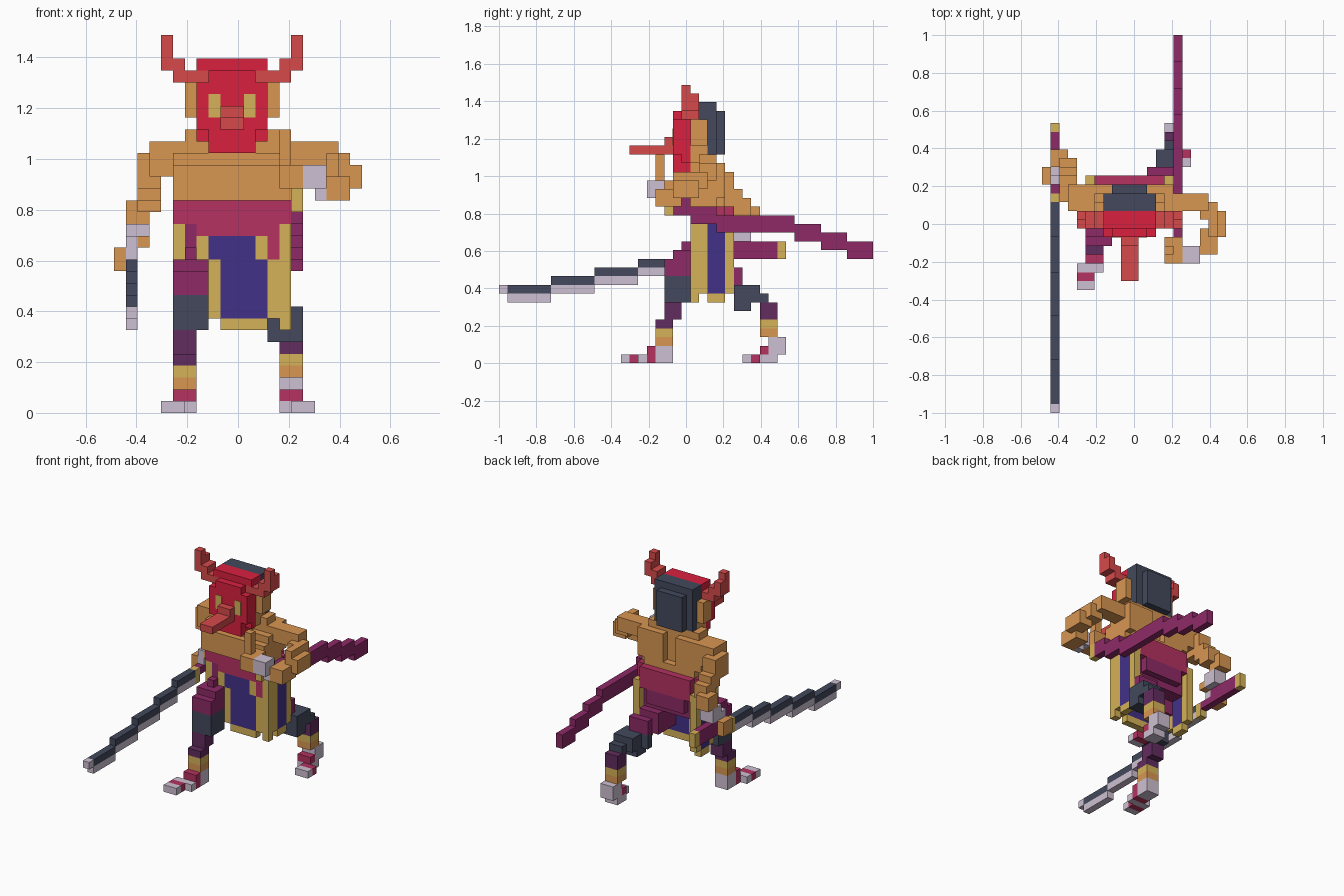
import bpy
import bmesh
from mathutils import Matrix, Vector

cube = bpy.data.objects.get("Cube")
if cube:
    bpy.data.objects.remove(cube, do_unlink=True)

UNIT = 2 / 43                       # edge of one block
ORIGIN = Vector((10.5, 21.5, 0))    # grid corner to model centre


def linear(c):
    c /= 255
    return c / 12.92 if c <= 0.04045 else ((c + 0.055) / 1.055) ** 2.4


def material(name, red, green, blue):
    mat = bpy.data.materials.new(name)
    mat.use_nodes = True
    colour = (linear(red), linear(green), linear(blue), 1)
    mat.diffuse_color = colour
    shader = mat.node_tree.nodes["Principled BSDF"]
    shader.inputs["Base Color"].default_value = colour
    shader.inputs["Roughness"].default_value = 0.9
    return mat


red = material("mask_red", 218, 32, 62)
coral = material("horn_coral", 214, 74, 74)
skin = material("skin_tan", 216, 150, 82)
gold = material("gold_trim", 214, 178, 88)
slate = material("dark_slate", 67, 73, 92)
pale = material("pale_lavender", 206, 192, 210)
magenta = material("deep_magenta", 142, 42, 103)
plum = material("dark_plum", 97, 44, 94)
crimson = material("crimson_sash", 181, 50, 97)
indigo = material("indigo_cloth", 66, 49, 136)

parts = {}


def box(part, mat, x, y, z):
    """Add one block, given in grid units, to a named part."""
    bm, mats = parts.setdefault(part, (bmesh.new(), []))
    if mat not in mats:
        mats.append(mat)
    low, high = Vector((x[0], y[0], z[0])), Vector((x[1], y[1], z[1]))
    place = Matrix.Translation(((low + high) / 2 - ORIGIN) * UNIT)
    scale = Matrix.Diagonal(((high - low) * UNIT).to_4d())
    verts = bmesh.ops.create_cube(bm, size=1, matrix=place @ scale)["verts"]
    for face in {f for v in verts for f in v.link_faces}:
        face.material_index = mats.index(mat)


def pair(part, mat, x, y, z):
    """Add a block and its mirror about the body axis."""
    box("right_" + part, mat, x, y, z)
    box("left_" + part, mat, (20 - x[1], 20 - x[0]), y, z)


# Head and hair
box("head", skin, x=(7, 13), y=(22, 24), z=(23, 27))
box("head", skin, x=(8, 12), y=(22, 25), z=(22, 24))
box("neck", skin, x=(9, 11), y=(22, 24), z=(21, 23))
pair("ear", skin, x=(6, 7), y=(22, 24), z=(25, 28))
box("hair", slate, x=(7, 13), y=(23, 25), z=(27, 30))
box("hair", slate, x=(7, 13), y=(24, 25), z=(24, 27))
box("hair", slate, x=(8, 12), y=(25, 26), z=(24, 29))

# Mask with eyes, nose and horns
box("mask", red, x=(7, 13), y=(20, 21), z=(24, 28))
box("mask", red, x=(8, 12), y=(20, 21), z=(28, 29))
box("mask", red, x=(8, 12), y=(20, 22), z=(22, 24))
box("mask", red, x=(7, 13), y=(21, 22), z=(23, 28))
box("mask", red, x=(8, 12), y=(21, 23), z=(28, 29))
box("mask", red, x=(7, 13), y=(21, 23), z=(29, 30))
pair("eye", gold, x=(8, 9), y=(19.95, 20), z=(25, 27))
box("nose", coral, x=(9, 11), y=(19, 20), z=(24, 26))
box("nose", coral, x=(9, 11), y=(15, 19), z=(24, 25))
pair("horn", coral, x=(5, 8), y=(21, 23), z=(28, 29))
pair("horn", coral, x=(4, 6), y=(21, 23), z=(29, 30))
pair("horn", coral, x=(4, 5), y=(21, 23), z=(30, 31))
pair("horn", coral, x=(4, 5), y=(21, 22), z=(31, 32))

# Torso with a groove down the back
box("torso", skin, x=(5, 15), y=(21, 25), z=(18, 21))
box("torso", skin, x=(5, 15), y=(22, 25), z=(21, 22))
box("torso", skin, x=(4, 16), y=(23, 25), z=(22, 23))
box("torso", skin, x=(6, 14), y=(25, 26), z=(18, 19))
pair("shoulder_blade", skin, x=(5, 9), y=(25, 26), z=(19, 23))
pair("neck_muscle", skin, x=(6, 8), y=(23, 25), z=(23, 24))

# Sash and hips
box("sash", crimson, x=(5, 15), y=(22, 26), z=(16, 18))
box("sash", crimson, x=(6, 14), y=(26, 27), z=(15, 18))
box("sash", crimson, x=(7, 14), y=(22, 26), z=(15, 16))
box("sash", crimson, x=(13, 14), y=(22, 23), z=(13, 15))
box("hips", magenta, x=(6, 14), y=(23, 26), z=(12, 15))
box("hips", magenta, x=(7, 13), y=(26, 27), z=(13, 15))

# Front panel of the skirt
box("front_panel", indigo, x=(8, 12), y=(22, 23), z=(13, 15))
for edge in (7, 12):
    box("front_panel", gold, x=(edge, edge + 1), y=(22, 23), z=(13, 15))
box("front_panel", indigo, x=(9, 13), y=(22, 23), z=(8, 13))
box("front_panel", gold, x=(8, 9), y=(22, 23), z=(8, 13))
box("front_panel", gold, x=(13, 14), y=(22, 23), z=(8, 13))
box("front_panel", gold, x=(9, 13), y=(22, 23), z=(7, 8))

# Side panels of the skirt
pair("side_panel", indigo, x=(5, 6), y=(24, 26), z=(8, 16))
pair("side_panel", gold, x=(5, 6), y=(22, 23), z=(13, 16))
pair("side_panel", gold, x=(5, 6), y=(23, 24), z=(8, 16))
pair("side_panel", gold, x=(5, 6), y=(26, 27), z=(8, 16))
pair("side_panel", gold, x=(5, 6), y=(24, 26), z=(7, 8))
box("left_side_panel", gold, x=(14, 15), y=(22, 23), z=(7, 13))

# Right leg, stepping forward
box("right_thigh", magenta, x=(6, 7), y=(22, 23), z=(13, 16))
box("right_thigh", magenta, x=(6, 7), y=(21, 22), z=(13, 14))
box("right_thigh", magenta, x=(5, 8), y=(20, 22), z=(10, 13))
box("right_thigh", magenta, x=(5, 8), y=(19, 20), z=(10, 12))
box("right_thigh", magenta, x=(6, 8), y=(22, 24), z=(10, 13))
box("right_knee", slate, x=(5, 8), y=(19, 22), z=(7, 10))
box("right_shin", plum, x=(5, 7), y=(19, 21), z=(5, 7))
box("right_shin", plum, x=(5, 7), y=(18, 20), z=(4, 5))
box("right_anklet", gold, x=(5, 7), y=(18, 20), z=(3, 4))
box("right_ankle", skin, x=(5, 7), y=(18, 20), z=(2, 3))
box("right_foot", pale, x=(5, 7), y=(18, 20), z=(0, 2))
box("right_foot", crimson, x=(5, 7), y=(17, 18), z=(0, 2))
box("right_foot", pale, x=(4, 7), y=(16, 17), z=(0, 1))
box("right_foot", crimson, x=(4, 6), y=(15, 16), z=(0, 1))
box("right_foot", pale, x=(4, 6), y=(14, 15), z=(0, 1))

# Left leg, trailing behind
box("left_thigh", magenta, x=(11, 14), y=(23, 27), z=(9, 12))
box("left_thigh", magenta, x=(12, 15), y=(27, 28), z=(9, 11))
box("left_knee", slate, x=(12, 13), y=(27, 28), z=(7, 9))
box("left_knee", slate, x=(13, 16), y=(27, 29), z=(6, 9))
box("left_knee", slate, x=(13, 16), y=(29, 30), z=(7, 9))
box("left_knee", slate, x=(14, 16), y=(30, 31), z=(7, 8))
box("left_shin", plum, x=(14, 16), y=(30, 32), z=(5, 7))
box("left_anklet", gold, x=(14, 16), y=(30, 32), z=(4, 5))
box("left_ankle", skin, x=(14, 16), y=(30, 32), z=(3, 4))
box("left_foot", pale, x=(14, 16), y=(31, 33), z=(1, 3))
box("left_foot", crimson, x=(14, 16), y=(30, 31), z=(1, 2))
box("left_foot", pale, x=(14, 16), y=(30, 32), z=(0, 1))
box("left_foot", crimson, x=(15, 17), y=(29, 30), z=(0, 1))
box("left_foot", pale, x=(15, 17), y=(28, 29), z=(0, 1))

# Right arm, reaching back to the sword
box("right_arm", skin, x=(3, 5), y=(23, 26), z=(20, 23))
box("right_arm", skin, x=(2, 4), y=(24, 27), z=(19, 22))
box("right_arm", skin, x=(2, 4), y=(26, 28), z=(18, 20))
box("right_arm", skin, x=(2, 4), y=(27, 29), z=(17, 19))
box("right_arm", skin, x=(1, 3), y=(28, 30), z=(16, 18))
box("right_bracer", pale, x=(1, 3), y=(27, 29), z=(14, 16))
box("right_bracer", pale, x=(1, 2), y=(26, 27), z=(13, 15))
box("right_hand", skin, x=(0, 1), y=(26, 28), z=(12, 14))
box("right_hand", skin, x=(2, 3), y=(26, 27), z=(14, 15))

# Left arm, folded across the chest
box("left_arm", skin, x=(15, 19), y=(23, 25), z=(21, 23))
box("left_arm", skin, x=(18, 20), y=(22, 24), z=(20, 22))
box("left_arm", skin, x=(19, 20), y=(20, 23), z=(19, 22))
box("left_arm", skin, x=(20, 21), y=(20, 23), z=(19, 21))
box("left_arm", skin, x=(18, 20), y=(18, 21), z=(18, 20))
box("left_bracer", pale, x=(16, 18), y=(17, 19), z=(19, 21))
box("left_bracer", pale, x=(17, 18), y=(18, 19), z=(18, 19))
box("left_hand", skin, x=(14, 16), y=(17, 20), z=(19, 21))
box("left_hand", skin, x=(14, 15), y=(18, 19), z=(21, 24))

# Sword, its stepped blade falling towards the tip
box("sword_grip", magenta, x=(1, 2), y=(25, 27), z=(12, 13))
box("sword_grip", magenta, x=(1, 2), y=(27, 32), z=(12, 14))
box("sword_pommel", gold, x=(1, 2), y=(32, 33), z=(12, 14))
box("sword_guard", gold, x=(1, 2), y=(24, 25), z=(11, 13))
steps = [24, 20, 16, 11, 6, 1]
for i, (back, front) in enumerate(zip(steps, steps[1:])):
    box("sword_blade", slate, x=(1, 2), y=(front, back), z=(12 - i, 13 - i))
    box("sword_blade", pale, x=(1, 2), y=(front, back), z=(11 - i, 12 - i))
box("sword_blade", pale, x=(1, 2), y=(0, 1), z=(8, 9))

# Scabbard, hanging from the left hip
box("scabbard_mouth", gold, x=(15, 16), y=(19, 20), z=(17, 19))
steps = [20, 22, 25, 34, 37, 40, 43]
for i, (front, back) in enumerate(zip(steps, steps[1:])):
    box("scabbard", magenta, x=(15, 16), y=(front, back), z=(17 - i, 19 - i))

# Turn the collected blocks into objects
for name, (bm, mats) in parts.items():
    mesh = bpy.data.meshes.new(name)
    bm.to_mesh(mesh)
    bm.free()
    for mat in mats:
        mesh.materials.append(mat)
    bpy.context.collection.objects.link(bpy.data.objects.new(name, mesh))
